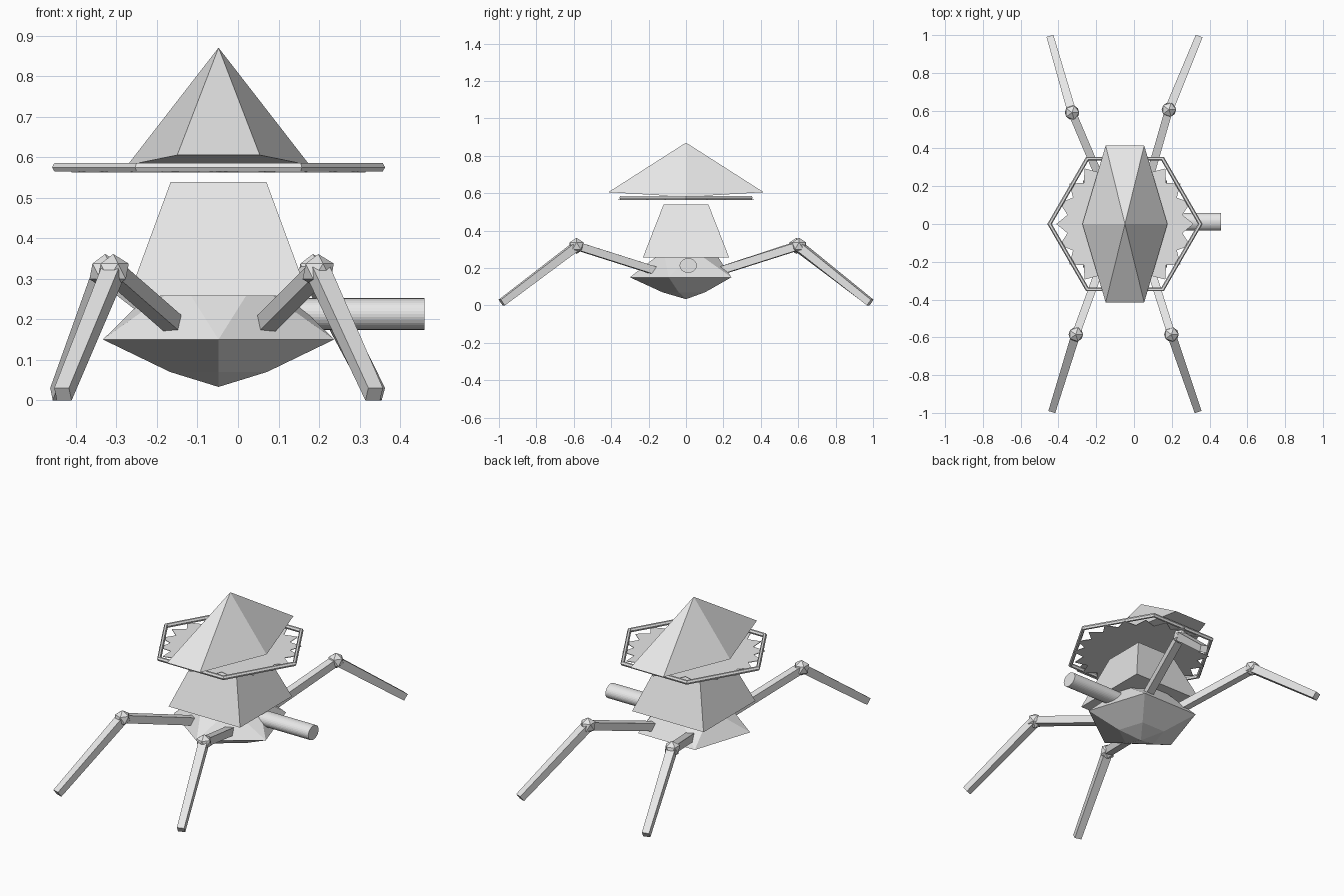
import bpy, bmesh, math
from mathutils import Vector

if "Cube" in bpy.data.objects:
    bpy.data.objects.remove(bpy.data.objects["Cube"])

CX = -0.048  # centre line of the body

grey = bpy.data.materials.new("light_grey")
grey.diffuse_color = (0.8, 0.8, 0.8, 1)
grey.use_nodes = True
grey.node_tree.nodes["Principled BSDF"].inputs["Base Color"].default_value = grey.diffuse_color


def finish(name, bm):
    bmesh.ops.recalc_face_normals(bm, faces=bm.faces)
    mesh = bpy.data.meshes.new(name)
    bm.to_mesh(mesh)
    bm.free()
    mesh.materials.append(grey)
    obj = bpy.data.objects.new(name, mesh)
    bpy.context.collection.objects.link(obj)
    return obj


def loft(name, rings, close_start=True, close_end=True):
    """Skin a list of equally long point rings."""
    bm = bmesh.new()
    vs = [[bm.verts.new(p) for p in ring] for ring in rings]
    n = len(vs[0])
    for a, b in zip(vs, vs[1:]):
        for i in range(n):
            j = (i + 1) % n
            bm.faces.new((a[i], a[j], b[j], b[i]))
    if close_start:
        bm.faces.new(vs[0])
    if close_end:
        bm.faces.new(vs[-1])
    return finish(name, bm)


def polygon(n, r, z, phase=0.0):
    return [Vector((CX + r * math.sin(phase + i * math.tau / n),
                    -r * math.cos(phase + i * math.tau / n), z)) for i in range(n)]


def rectangle(hx, hy, z):
    return [(CX + sx * hx, sy * hy, z) for sx, sy in ((-1, -1), (1, -1), (1, 1), (-1, 1))]


def bar(name, a, b, wa, wb):
    """Square beam from a to b."""
    a, b = Vector(a), Vector(b)
    d = (b - a).normalized()
    side = d.cross(Vector((0, 0, 1))).normalized()
    up = side.cross(d)
    ring = lambda p, w: [p + side * sx * w + up * sy * w
                         for sx, sy in ((-1, -1), (1, -1), (1, 1), (-1, 1))]
    return loft(name, [ring(a, wa), ring(b, wb)])


# Hull: five-sided keel, wide rim, twisted upper facets
bm = bmesh.new()
keel = bm.verts.new((CX, 0, 0.033))
low = [bm.verts.new(p) for p in polygon(5, 0.126, 0.07)]
rim = [bm.verts.new(p) for p in polygon(5, 0.30, 0.15)]
top = [bm.verts.new(p) for p in polygon(5, 0.15, 0.29, math.pi / 5)]
for i in range(5):
    j = (i + 1) % 5
    bm.faces.new((keel, low[j], low[i]))
    bm.faces.new((low[i], low[j], rim[j], rim[i]))
    bm.faces.new((rim[i], rim[j], top[i]))
    bm.faces.new((top[i], rim[j], top[j]))
bm.faces.new(top)
finish("hull", bm)

# Cabin: tapered box
loft("cabin", [rectangle(0.222, 0.23, 0.257), rectangle(0.118, 0.12, 0.539)])

# Toothed plate under the roof
teeth = 20
star = lambda z: [Vector((CX + r * math.cos(a), r * math.sin(a), z))
                  for r, a in ((0.363 if k % 2 == 0 else 0.308, k * math.pi / teeth)
                               for k in range(2 * teeth))]
loft("toothed_plate", [star(0.562), star(0.565)])

# Six-sided rim ring around the plate
bm = bmesh.new()
rings = []
for i in range(6):
    a = i * math.tau / 6
    ring = []
    for k in range(6):
        t = k * math.tau / 6
        r = 0.399 + 0.012 * math.cos(t)
        ring.append(bm.verts.new((CX + r * math.cos(a), r * math.sin(a),
                                  0.575 + 0.012 * math.sin(t))))
    rings.append(ring)
for i in range(6):
    p, q = rings[i], rings[(i + 1) % 6]
    for k in range(6):
        m = (k + 1) % 6
        bm.faces.new((p[k], q[k], q[m], p[m]))
finish("hexagon_ring", bm)

# Roof: pointed top over a long six-cornered base
bm = bmesh.new()
apex = bm.verts.new((CX, 0, 0.87))
base = [bm.verts.new((CX + x, y, z)) for x, y, z in
        ((-0.102, -0.415, 0.605), (0.102, -0.415, 0.605), (0.225, 0, 0.58),
         (0.102, 0.415, 0.605), (-0.102, 0.415, 0.605), (-0.225, 0, 0.58))]
for i in range(6):
    bm.faces.new((apex, base[i], base[(i + 1) % 6]))
bm.faces.new((base[0], base[1], base[2], base[5]))
bm.faces.new((base[5], base[2], base[3], base[4]))
finish("roof", bm)

# Gun barrel pointing sideways
tube = lambda x: [(x, 0.012 + 0.046 * math.cos(k * math.tau / 32),
                   0.213 + 0.039 * math.sin(k * math.tau / 32)) for k in range(32)]
loft("gun_barrel", [tube(0.05), tube(0.46)])

# Legs: hip, knee and foot positions
legs = {
    "front_left": ((-0.15, -0.15, 0.18), (-0.308, -0.585, 0.318), (-0.432, -0.985, 0.015)),
    "front_right": ((0.06, -0.15, 0.18), (0.198, -0.585, 0.318), (0.336, -0.985, 0.015)),
    "back_left": ((-0.15, 0.17, 0.18), (-0.328, 0.59, 0.318), (-0.442, 0.985, 0.015)),
    "back_right": ((0.06, 0.17, 0.18), (0.185, 0.605, 0.318), (0.341, 0.985, 0.015)),
}
for name, (hip, knee, foot) in legs.items():
    bar(name + "_thigh", hip, knee, 0.021, 0.021)
    bar(name + "_shin", knee, foot, 0.023, 0.019)
    bm = bmesh.new()
    bmesh.ops.create_icosphere(bm, subdivisions=1, radius=0.043)
    bmesh.ops.translate(bm, verts=bm.verts, vec=knee)
    finish(name + "_knee", bm)
